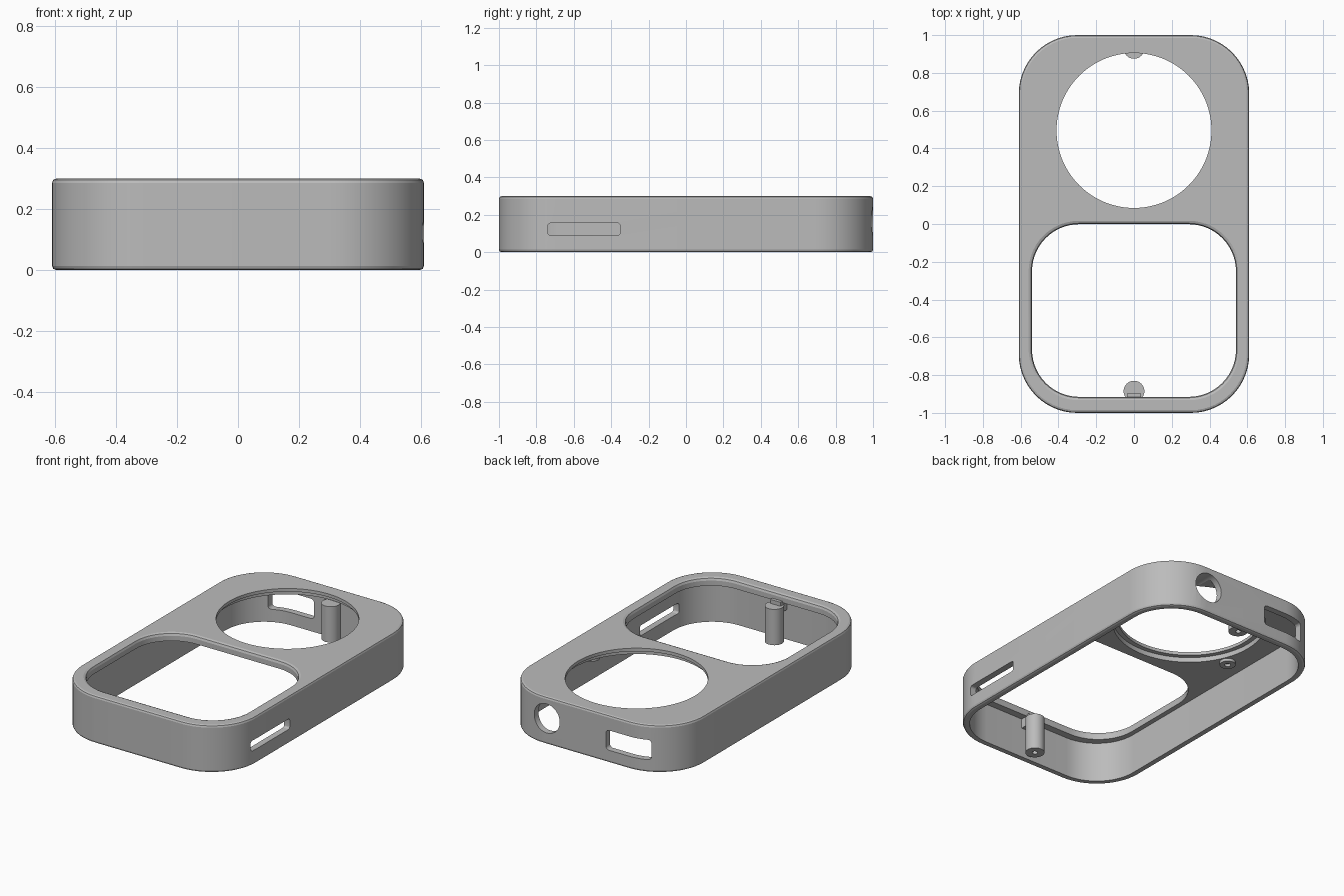
import bpy, bmesh, math
from mathutils import Matrix, Vector

cube = bpy.data.objects.get("Cube")
if cube:
    bpy.data.objects.remove(cube, do_unlink=True)

grey = bpy.data.materials.new("matte grey")
grey.use_nodes = True
GREY = (0.5, 0.5, 0.5, 1)
grey.diffuse_color = GREY
bsdf = grey.node_tree.nodes["Principled BSDF"]
bsdf.inputs["Base Color"].default_value = GREY
bsdf.inputs["Roughness"].default_value = 0.6


def rounded_rect(cx, cy, hx, hy, r, seg=14):
    """Counter-clockwise outline of a rounded rectangle."""
    pts = []
    for k, (sx, sy) in enumerate([(1, 1), (-1, 1), (-1, -1), (1, -1)]):
        for i in range(seg + 1):
            a = math.pi / 2 * (k + i / seg)
            pts.append((cx + sx * (hx - r) + r * math.cos(a),
                        cy + sy * (hy - r) + r * math.sin(a)))
    return pts


def circle(cx, cy, r, n=72):
    return [(cx + r * math.cos(2 * math.pi * i / n),
             cy + r * math.sin(2 * math.pi * i / n)) for i in range(n)]


def loft(name, rings, matrix=Matrix()):
    """Closed solid through a stack of (outline, z) rings."""
    bm = bmesh.new()
    loops = [[bm.verts.new((x, y, z)) for x, y in pts] for pts, z in rings]
    n = len(loops[0])
    for lo, hi in zip(loops, loops[1:]):
        for i in range(n):
            j = (i + 1) % n
            bm.faces.new((lo[i], lo[j], hi[j], hi[i]))
    bm.faces.new(loops[0][::-1])
    bm.faces.new(loops[-1])
    bm.transform(matrix)
    bmesh.ops.recalc_face_normals(bm, faces=bm.faces)
    mesh = bpy.data.meshes.new(name)
    bm.to_mesh(mesh)
    bm.free()
    mesh.materials.append(grey)
    ob = bpy.data.objects.new(name, mesh)
    bpy.context.collection.objects.link(ob)
    return ob


def cut(ob, cutters):
    """Subtract the cutters, then discard them."""
    bpy.context.view_layer.objects.active = ob
    for c in cutters:
        c.hide_render = True
        m = ob.modifiers.new("cut", "BOOLEAN")
        m.operation = "DIFFERENCE"
        m.solver = "EXACT"
        m.object = c
        bpy.ops.object.modifier_apply(modifier=m.name)
        bpy.data.objects.remove(c, do_unlink=True)


def finish(ob):
    bpy.ops.object.select_all(action="DESELECT")
    ob.select_set(True)
    bpy.context.view_layer.objects.active = ob
    bpy.ops.object.shade_smooth_by_angle(angle=math.radians(15))


HX, HY, H, R = 0.61, 1.0, 0.30, 0.31
WALL, UNDER = 0.04, 0.25


def outer(d):
    return rounded_rect(0, 0, HX - d, HY - d, R - d)


def window(d):
    return rounded_rect(0, -0.458, 0.54 + d, 0.457 + d, 0.25 + d)


# Outer shell with softened top and bottom rims
b = 0.014
shell = loft("case_shell", [
    (outer(b), 0), (outer(b * 0.29), b * 0.29), (outer(0), b),
    (outer(0), H - b), (outer(b * 0.29), H - b * 0.29), (outer(b), H)])

# Openings: axes for cutters pushed through the back and the side
along_y = Matrix(((1, 0, 0, 0), (0, 0, 1, 0), (0, 1, 0, 0), (0, 0, 0, 1)))
along_x = Matrix(((0, 0, 1, 0), (1, 0, 0, 0), (0, 1, 0, 0), (0, 0, 0, 1)))
port = rounded_rect(-0.288, 0.143, 0.148, 0.063, 0.02, 5)
jack = circle(0.277, 0.165, 0.092, 40)
slot = rounded_rect(-0.545, 0.123, 0.193, 0.033, 0.015, 5)
dial = circle(0, 0.495, 0.41, 96)
seat = circle(0, 0.495, 0.438, 96)
e = 0.018
cut(shell, [
    loft("cavity", [(outer(WALL), -0.1), (outer(WALL), UNDER)]),
    loft("window_cut", [(window(0), 0.1), (window(0), H - e),
                        (window(e * 0.29), H - e * 0.29),
                        (window(e), H), (window(e), H + 0.1)]),
    loft("dial_cut", [(dial, 0.1), (dial, 0.4)]),
    loft("seat_cut", [(seat, 0.15), (seat, 0.28)]),
    loft("port_cut", [(port, 0.8), (port, 1.1)], along_y),
    loft("jack_cut", [(jack, 0.8), (jack, 1.1)], along_y),
    loft("slot_cut", [(slot, 0.5), (slot, 0.7)], along_x),
])
finish(shell)

# Screw posts with pilot holes in their lower ends
for name, y in (("front_screw_post", -0.885), ("back_screw_post", 0.93)):
    ring = circle(0, y, 0.055, 40)
    post = loft(name, [(ring, 0.008), (ring, 0.235)])
    hole = circle(0, y, 0.016, 20)
    cut(post, [loft("pilot_hole", [(hole, -0.05), (hole, 0.15)])])
    finish(post)

# Short rib tying the front post to the wall
rib = rounded_rect(0, -0.935, 0.036, 0.04, 0.004, 2)
finish(loft("front_post_rib", [(rib, 0.19), (rib, UNDER + 0.01)]))

# Small ring bosses under the top plate
for name, x in (("left_boss", 0.45), ("right_boss", -0.45)):
    ring = circle(x, 0.30, 0.046, 32)
    boss = loft(name, [(ring, 0.232), (ring, UNDER + 0.01)])
    hole = circle(x, 0.30, 0.018, 20)
    cut(boss, [loft("boss_hole", [(hole, 0.2), (hole, 0.249)])])
    finish(boss)
